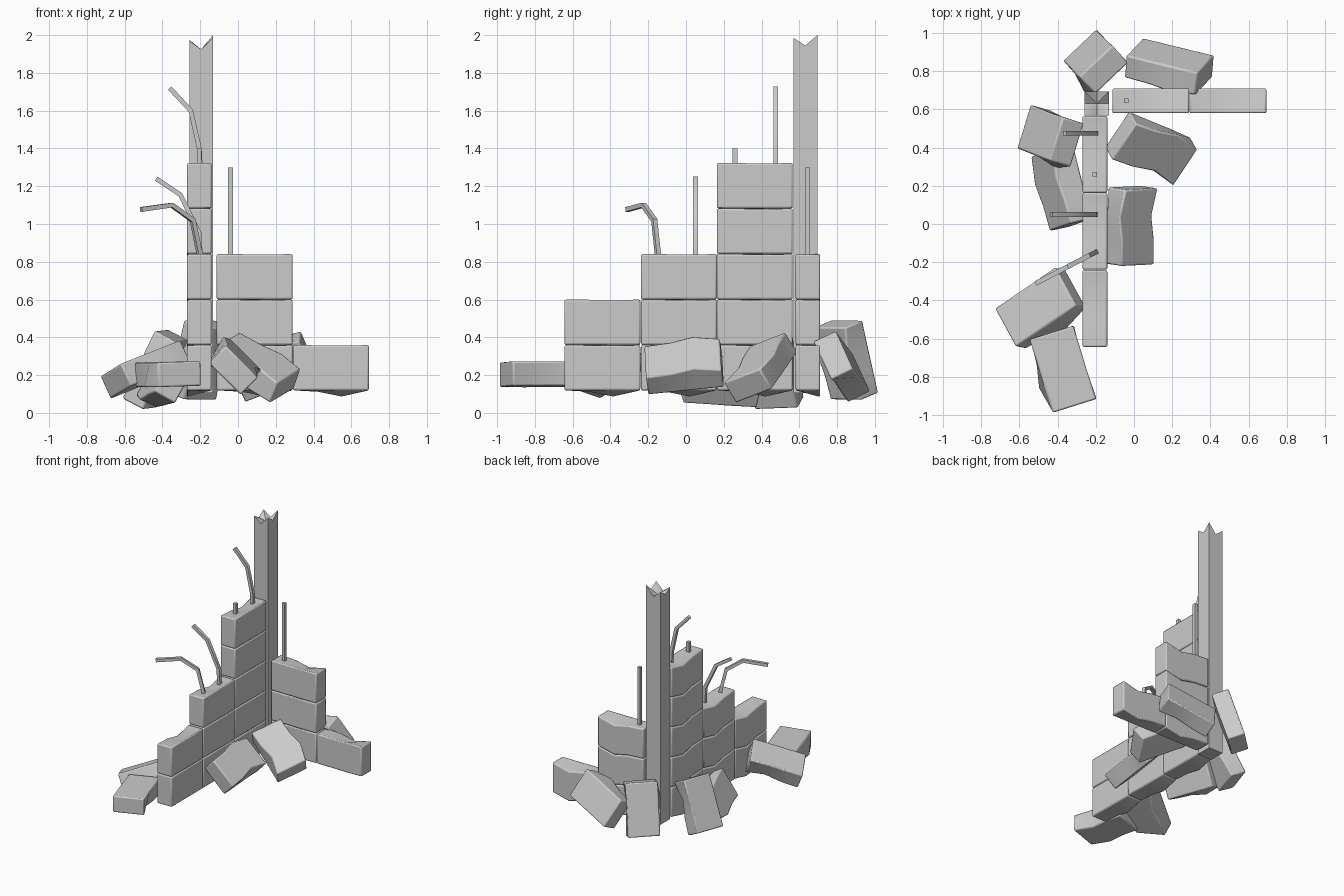
import bpy, bmesh
from mathutils import Vector, Matrix

if "Cube" in bpy.data.objects:
    bpy.data.objects.remove(bpy.data.objects["Cube"])

LEN, HGT, THK = 0.402, 0.239, 0.13


def finish(name, bm, bevel=0.0):
    bmesh.ops.recalc_face_normals(bm, faces=bm.faces)
    me = bpy.data.meshes.new(name)
    bm.to_mesh(me)
    bm.free()
    ob = bpy.data.objects.new(name, me)
    bpy.context.collection.objects.link(ob)
    bpy.ops.object.select_all(action='DESELECT')
    bpy.context.view_layer.objects.active = ob
    ob.select_set(True)
    if bevel:
        m = ob.modifiers.new("bevel", 'BEVEL')
        m.width = bevel
        m.segments = 2
        m.limit_method = 'ANGLE'
    bpy.ops.object.shade_smooth_by_angle(angle=0.6)
    return ob


def block(name, centre, along, up):
    """Brick with a worn, wavy outer side; axes given by length and height directions."""
    L = Vector(along).normalized()
    W = Vector(up)
    W = (W - L * W.dot(L)).normalized()
    T = L.cross(W)
    bm = bmesh.new()
    rings = []
    # stations along the length: position, shift of the outer edge
    for t, dip in ((-0.5, 0), (-0.17, -0.008), (0.14, -0.035), (0.5, 0)):
        ring = []
        for a, b in ((-1, -1), (1, -1), (1, 1), (-1, 1)):
            drop = dip if a < 0 else 0
            p = L * t * LEN + T * a * THK / 2 + W * (b * HGT / 2 + drop)
            ring.append(bm.verts.new(Vector(centre) + p))
        rings.append(ring)
    for r, s in zip(rings, rings[1:]):
        for i in range(4):
            j = (i + 1) % 4
            bm.faces.new((r[i], r[j], s[j], s[i]))
    bm.faces.new(rings[0])
    bm.faces.new(rings[-1])
    return finish(name, bm, 0.009)


def rebar(name, pts, r=0.0125):
    """Square rod swept along a bent path."""
    P = [Vector(p) for p in pts]
    d = P[-1] - P[0]
    d.z = 0
    side = Vector((0, 0, 1)).cross(d).normalized() if d.length > 0.01 else Vector((0, 1, 0))
    bm = bmesh.new()
    rings = []
    for i, p in enumerate(P):
        t = Vector()
        if i:
            t += (p - P[i - 1]).normalized()
        if i < len(P) - 1:
            t += (P[i + 1] - p).normalized()
        u = t.normalized().cross(side)
        rings.append([bm.verts.new(p + side * a * r + u * b * r)
                      for a, b in ((-1, -1), (1, -1), (1, 1), (-1, 1))])
    for q, s in zip(rings, rings[1:]):
        for i in range(4):
            j = (i + 1) % 4
            bm.faces.new((q[i], q[j], s[j], s[i]))
    bm.faces.new(rings[0])
    bm.faces.new(rings[-1])
    finish(name, bm)


# Stepped walls meeting at the corner
ROW = 0.241
for col, (y, n) in enumerate(((-0.443, 2), (-0.038, 3), (0.364, 5))):
    for k in range(n):
        block(f"side_wall_block_{col}_{k}", (-0.205, y, 0.239 + k * ROW), (0, 1, 0), (0, 0, 1))
for col, (x, n) in enumerate(((0.088, 3), (0.492, 1))):
    for k in range(n):
        block(f"back_wall_block_{col}_{k}", (x, 0.645, 0.239 + k * ROW), (1, 0, 0), (0, 0, 1))

# Corner post with a broken top
bm = bmesh.new()
cx, cy, h = -0.195, 0.632, 0.063
outline = [(-1, -1, 1.97), (0, -1, 1.925), (1, -1, 1.985), (1, 0, 1.945),
           (1, 1, 2.0), (0, 1, 1.925), (-1, 1, 1.975), (-1, 0, 1.935)]
low = [bm.verts.new((cx + a * h, cy + b * h, 0.105)) for a, b, z in outline]
top = [bm.verts.new((cx + a * h, cy + b * h, z)) for a, b, z in outline]
mid = bm.verts.new((cx, cy, 1.92))
for i in range(8):
    j = (i + 1) % 8
    bm.faces.new((low[i], low[j], top[j], top[i]))
    bm.faces.new((top[i], top[j], mid))
bm.faces.new(low)
edges = [e for e in bm.edges
         if abs(e.verts[0].co.z - e.verts[1].co.z) > 1 and e.calc_face_angle(0) > 1]
bmesh.ops.bevel(bm, geom=edges, offset=0.014, segments=2, affect='EDGES', profile=0.5)
finish("corner_post", bm)

# Exposed reinforcing rods
rebar("rod_top_bent", [(-0.2, 0.475, 1.3), (-0.205, 0.475, 1.4), (-0.25, 0.475, 1.6), (-0.362, 0.475, 1.72)])
rebar("rod_top_stub", [(-0.205, 0.26, 1.3), (-0.205, 0.26, 1.4)])
rebar("rod_mid_bent", [(-0.2, 0.05, 0.83), (-0.205, 0.05, 0.95), (-0.305, 0.05, 1.155), (-0.433, 0.05, 1.24)])
rebar("rod_mid_curled", [(-0.2, -0.148, 0.83), (-0.24, -0.168, 1.02),
                         (-0.35, -0.225, 1.1), (-0.513, -0.31, 1.077)])
rebar("rod_back_straight", [(-0.04, 0.645, 0.83), (-0.04, 0.645, 1.3)])

# Fallen blocks: centre, length direction, height direction
rubble = [
    ((-0.2, 0.85, 0.28), (0.21, -0.21, 0.95), (0.72, 0.68, 0)),
    ((0.185, 0.825, 0.245), (0.37, -0.09, 0.12), (0.25, 0.4, -0.85)),
    ((0.09, 0.395, 0.24), (0.33, -0.14, -0.2), (-0.12, -0.18, -0.07)),
    ((-0.015, -0.01, 0.245), (0.05, 1, 0.1), (0.7, 0, -0.7)),
    ((-0.437, 0.462, 0.23), (0.42, -0.16, 0.88), (0.33, 0.93, 0.12)),
    ((-0.38, 0.19, 0.175), (-0.1, 0.4, -0.025), (0.5, 0, 0.85)),
    ((-0.49, -0.44, 0.23), (0.33, 0.225, 0.13), (-0.09, 0.2, -0.06)),
    ((-0.37, -0.76, 0.205), (0.3, -0.95, 0), (0.95, 0.3, 0.03)),
]
for i, (c, l, w) in enumerate(rubble):
    block(f"fallen_block_{i}", c, l, w)
